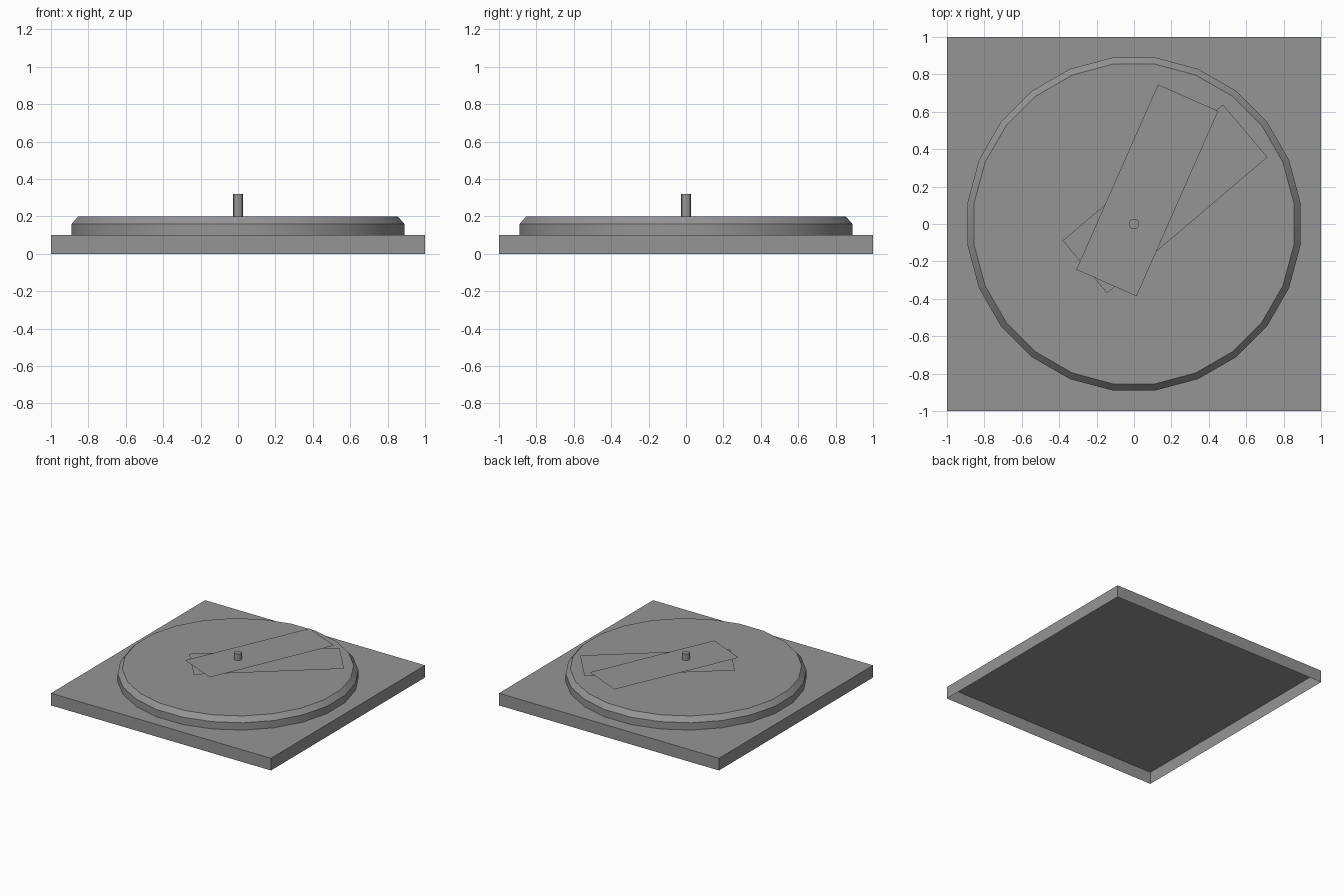
import bpy
import bmesh
from math import cos, sin, pi, radians
from mathutils import Matrix

if "Cube" in bpy.data.objects:
    bpy.data.objects.remove(bpy.data.objects["Cube"], do_unlink=True)

# Single grey finish
grey = bpy.data.materials.new("mid_grey")
grey.use_nodes = True
colour = (0.3, 0.3, 0.3, 1)
grey.diffuse_color = colour
grey.node_tree.nodes["Principled BSDF"].inputs["Base Color"].default_value = colour


def finish(name, bm, smooth=False):
    mesh = bpy.data.meshes.new(name)
    bm.to_mesh(mesh)
    bm.free()
    mesh.materials.append(grey)
    obj = bpy.data.objects.new(name, mesh)
    bpy.context.collection.objects.link(obj)
    if smooth:
        bpy.ops.object.select_all(action="DESELECT")
        obj.select_set(True)
        bpy.context.view_layer.objects.active = obj
        bpy.ops.object.shade_smooth_by_angle(angle=radians(30))
    return obj


def turned(name, profile, sides):
    """Stack rings of (radius, z) and cap the top."""
    bm = bmesh.new()
    rings = []
    for r, z in profile:
        angles = [2 * pi * (i + 0.5) / sides for i in range(sides)]
        rings.append([bm.verts.new((r * cos(a), r * sin(a), z)) for a in angles])
    for low, high in zip(rings, rings[1:]):
        for i in range(sides):
            j = (i + 1) % sides
            bm.faces.new((low[i], low[j], high[j], high[i]))
    bm.faces.new(rings[-1])
    return finish(name, bm, smooth=True)


def hand(name, centre, length, width, angle):
    """Flat rectangular pointer."""
    bm = bmesh.new()
    place = (Matrix.Translation(centre) @ Matrix.Rotation(radians(angle), 4, "Z")
             @ Matrix.Diagonal((length, width, 1, 1)))
    bmesh.ops.create_grid(bm, x_segments=1, y_segments=1, size=0.5, matrix=place)
    return finish(name, bm)


# Square base, open underneath
bm = bmesh.new()
bmesh.ops.create_cube(bm, size=1, matrix=Matrix.Translation((0, 0, 0.05))
                      @ Matrix.Diagonal((2, 2, 0.1, 1)))
bm.normal_update()
underside = [f for f in bm.faces if f.normal.z < -0.5]
bmesh.ops.delete(bm, geom=underside, context="FACES_ONLY")
finish("base", bm)

# Chamfered dial and central pin
turned("dial", [(0.897, 0.1), (0.897, 0.16), (0.862, 0.2)], 24)
turned("pin", [(0.029, 0.2), (0.029, 0.32)], 12)

# Two overlapping hands
hand("lower_hand", (0.166, 0.134, 0.241), 1.124, 0.368, 40.3)
hand("upper_hand", (0.071, 0.18, 0.267), 1.082, 0.352, 66.2)
